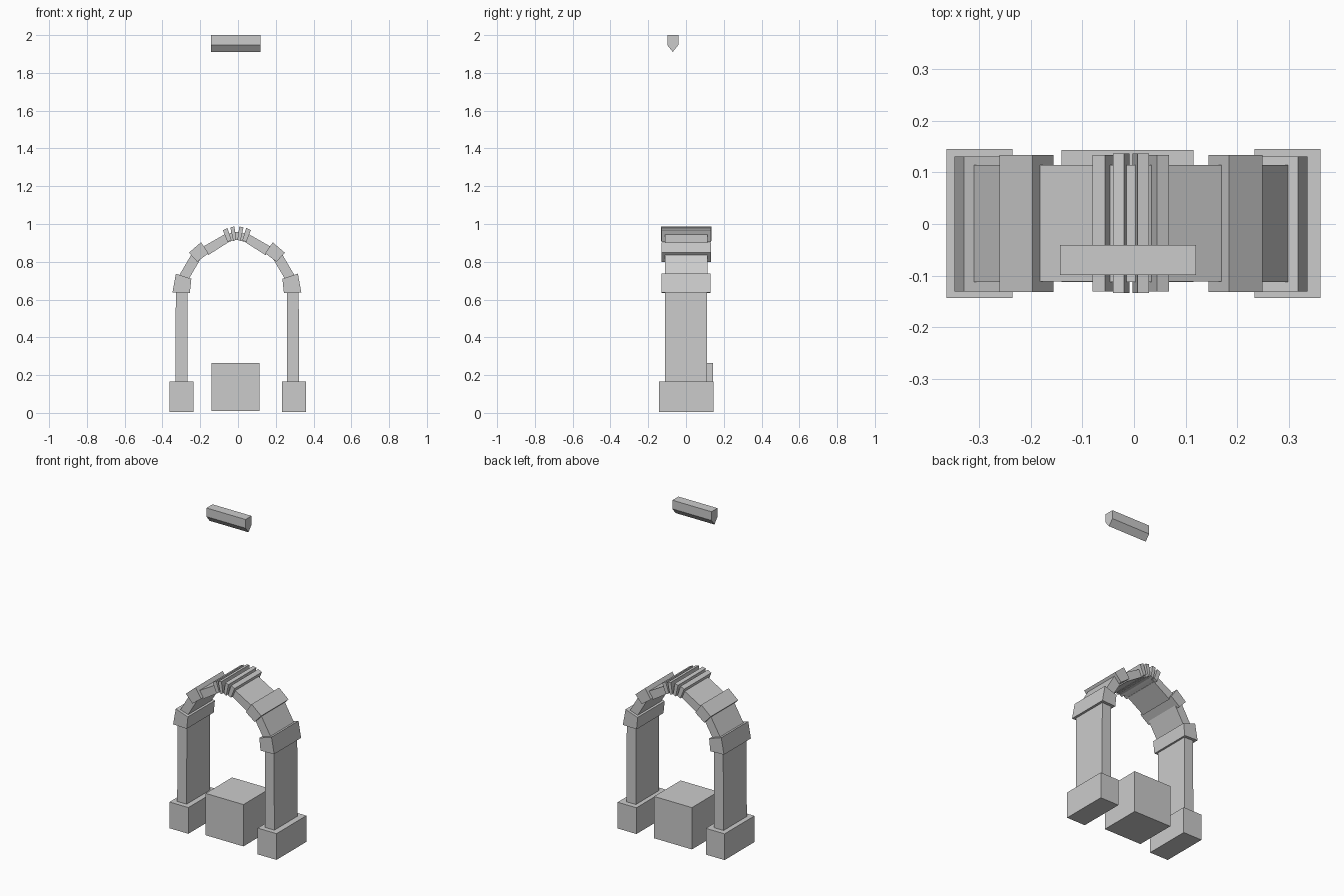
import bpy, bmesh

if "Cube" in bpy.data.objects:
    bpy.data.objects.remove(bpy.data.objects["Cube"])

ARCH_CENTRE = -0.006


def prism(name, profile, lo, hi, axis="y"):
    """Extrude a closed 2D profile along y (profile in x,z) or x (profile in y,z)."""
    bm = bmesh.new()
    place = (lambda a, z, d: (a, d, z)) if axis == "y" else (lambda a, z, d: (d, a, z))
    near = [bm.verts.new(place(a, z, lo)) for a, z in profile]
    far = [bm.verts.new(place(a, z, hi)) for a, z in profile]
    bm.faces.new(near)
    bm.faces.new(far[::-1])
    n = len(profile)
    for i in range(n):
        j = (i + 1) % n
        bm.faces.new((near[i], far[i], far[j], near[j]))
    bmesh.ops.recalc_face_normals(bm, faces=bm.faces)
    mesh = bpy.data.meshes.new(name)
    bm.to_mesh(mesh)
    bm.free()
    ob = bpy.data.objects.new(name, mesh)
    bpy.context.collection.objects.link(ob)
    return ob


def pair(name, profile, lo, hi, centre=ARCH_CENTRE):
    """Left part plus its mirrored right twin."""
    prism(name + "_left", profile, lo, hi)
    prism(name + "_right", [(2 * centre - x, z) for x, z in profile], lo, hi)


def rect(x0, x1, z0, z1):
    return [(x0, z0), (x1, z0), (x1, z1), (x0, z1)]


# Footings and pillars
pair("footing", rect(-0.362, -0.235, 0.005, 0.165), -0.143, 0.145, -0.001)
pair("pillar", [(-0.332, 0.16), (-0.268, 0.16), (-0.267, 0.65), (-0.329, 0.65)],
     -0.112, 0.112, -0.004)

# Raised blocks of the arch
pair("springer_block", [(-0.347, 0.638), (-0.255, 0.635), (-0.247, 0.71), (-0.329, 0.737)],
     -0.13, 0.13)
pair("shoulder_block", [(-0.26, 0.848), (-0.196, 0.903), (-0.156, 0.845), (-0.216, 0.80)],
     -0.131, 0.133)

# Recessed arch segments
pair("lower_arch_segment", [(-0.313, 0.725), (-0.26, 0.71), (-0.198, 0.815), (-0.243, 0.845)],
     -0.112, 0.114)
pair("upper_arch_segment", [(-0.185, 0.88), (-0.158, 0.835), (-0.048, 0.905), (-0.066, 0.948)],
     -0.111, 0.114)

# Crown with its four ribs
prism("crown", [(-0.064, 0.94), (-0.045, 0.905), (-0.02, 0.915), (0.008, 0.915),
                (0.033, 0.905), (0.052, 0.94), (0.018, 0.957), (-0.03, 0.957)],
      -0.112, 0.114)
pair("outer_rib", [(-0.08, 0.967), (-0.056, 0.979), (-0.035, 0.915), (-0.055, 0.904)],
     -0.13, 0.133)
pair("inner_rib", [(-0.041, 0.982), (-0.019, 0.987), (-0.009, 0.917), (-0.025, 0.91)],
     -0.133, 0.136)

# Cube between the pillars
prism("centre_cube", rect(-0.14, 0.115, 0.01, 0.265), -0.112, 0.143)

# Floating pointed bar
prism("floating_bar", [(-0.099, 2.0), (-0.041, 2.0), (-0.041, 1.947),
                       (-0.07, 1.911), (-0.099, 1.947)], -0.143, 0.12, "x")
